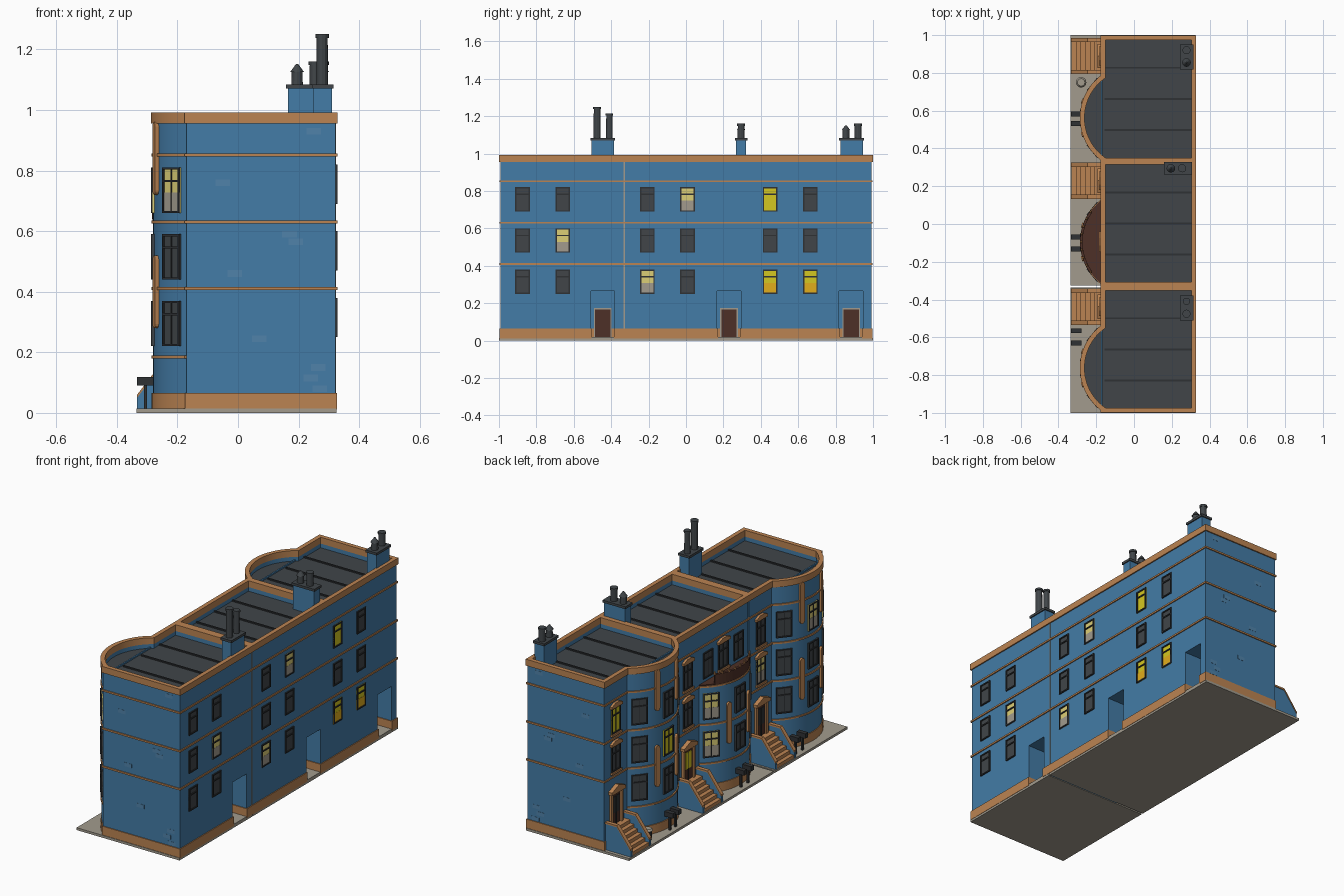
import bpy, bmesh, math
from mathutils import Matrix, Vector

if "Cube" in bpy.data.objects:
    bpy.data.objects.remove(bpy.data.objects["Cube"])

COLS = {
    "wall blue": (0.057, 0.2, 0.385), "trim orange": (0.5, 0.23, 0.085),
    "roof grey": (0.052, 0.06, 0.066), "frame black": (0.028, 0.031, 0.034),
    "bright yellow": (0.66, 0.57, 0.015), "warm cream": (0.72, 0.62, 0.18),
    "door brown": (0.075, 0.03, 0.02), "stone grey": (0.36, 0.33, 0.27),
    "patch blue": (0.08, 0.225, 0.4), "amber": (0.76, 0.42, 0.012)}
MATS = []
for n, c in COLS.items():
    m = bpy.data.materials.new(n)
    m.diffuse_color = (*c, 1)
    m.use_nodes = True
    m.node_tree.nodes["Principled BSDF"].inputs["Base Color"].default_value = m.diffuse_color
    MATS.append(m)
BLUE, ORANGE, ROOF, BLACK, YELLOW, CREAM, BROWN, STONE, PATCH, AMBER = range(10)

XB, XF, XI, CX, R = 0.322, -0.17, 0.2, -0.005, 0.275   # back, front, recess, bay arc
ID = Matrix.Identity(4)


class Part:
    """Collects solids into one named object."""
    def __init__(self):
        self.bm = bmesh.new()

    def prism(self, pts, z0, z1, mat, top=None, m=ID):
        lo = [self.bm.verts.new(m @ Vector((x, y, z0))) for x, y in pts]
        hi = [self.bm.verts.new(m @ Vector((x, y, z1))) for x, y in pts]
        n = len(pts)
        fs = [self.bm.faces.new((lo[i], lo[(i + 1) % n], hi[(i + 1) % n], hi[i])) for i in range(n)]
        fs += [self.bm.faces.new(lo[::-1]), self.bm.faces.new(hi)]
        for f in fs:
            f.material_index = mat
        fs[-1].material_index = mat if top is None else top

    def box(self, x0, x1, y0, y1, z0, z1, mat, m=ID):
        self.prism([(x0, y0), (x1, y0), (x1, y1), (x0, y1)], z0, z1, mat, m=m)

    def ring(self, outer, inner, z0, z1, mat):
        loops = [[self.bm.verts.new((x, y, z)) for x, y in p]
                 for p, z in ((outer, z0), (outer, z1), (inner, z1), (inner, z0))]
        n = len(outer)
        for a in range(4):
            p, q = loops[a], loops[(a + 1) % 4]
            for i in range(n):
                j = (i + 1) % n
                self.bm.faces.new((p[i], p[j], q[j], q[i])).material_index = mat

    def cyl(self, x, y, z0, z1, r0, r1, mat, n=12):
        g = bmesh.ops.create_cone(self.bm, cap_ends=True, segments=n, radius1=r0, radius2=r1,
                                  depth=z1 - z0, matrix=Matrix.Translation((x, y, (z0 + z1) / 2)))
        for f in {f for v in g["verts"] for f in v.link_faces}:
            f.material_index = mat

    def finish(self, name, smooth=False):
        bmesh.ops.recalc_face_normals(self.bm, faces=self.bm.faces[:])
        me = bpy.data.meshes.new(name)
        self.bm.to_mesh(me)
        self.bm.free()
        for mt in MATS:
            me.materials.append(mt)
        ob = bpy.data.objects.new(name, me)
        bpy.context.collection.objects.link(ob)
        if smooth:
            bpy.ops.object.select_all(action='DESELECT')
            ob.select_set(True)
            bpy.context.view_layer.objects.active = ob
            bpy.ops.object.shade_smooth_by_angle(angle=math.radians(30))


def arc(cy, d, n=24):
    a = math.acos((CX - XF - d) / (R - d))
    return [(CX - (R - d) * math.cos(t), cy + (R - d) * math.sin(t))
            for t in (a - 2 * a * i / n for i in range(n + 1))]


def outline(y0, y1, d=0, bay=True, notch=None, hw=0.064):
    p = [(XB - d, y0 + d)]
    if notch is not None:
        a, b = notch - hw - d, notch + hw + d
        p += [(XB - d, a), (XI - d, a), (XI - d, b), (XB - d, b)]
    p += [(XB - d, y1 - d), (XF + d, y1 - d)]
    if bay:
        p += arc(y0 + 0.23, d)
    return p + [(XF + d, y0 + d)]


def frame_at(pos, normal):
    n = Vector(normal).normalized()
    u = Vector((0, 0, 1)).cross(n)
    return Matrix.Translation(pos) @ Matrix((u, (0, 0, 1), n)).transposed().to_4x4()


def on_bay(cy, off, z):
    t = math.asin(off / R)
    return frame_at((CX - R * math.cos(t), cy + off, z), (-math.cos(t), math.sin(t), 0))


def window(p, m, w, h, lit=None, mullion=False, hood=False):
    # glass, with a curtain in cream-lit rooms and an amber lower pane
    p.box(-w / 2, w / 2, 0, h, -0.006, 0.002, ROOF if lit is None else YELLOW if lit == AMBER else lit, m)
    if lit in (CREAM, AMBER):
        p.box(-w / 2, w / 2, 0, h * 0.45, -0.004, 0.003, STONE if lit == CREAM else AMBER, m)
    f = 0.007
    for x in (-w / 2, w / 2 - f):
        p.box(x, x + f, 0, h, -0.006, 0.007, BLACK, m)
    for z in (0, h * 0.68, h - f):
        p.box(-w / 2, w / 2, z, z + f, -0.006, 0.007, BLACK, m)
    if mullion:
        p.box(-0.002, 0.002, 0, h, -0.004, 0.005, BLACK, m)
    if hood:
        p.box(-w / 2 - .006, w / 2 + .006, -0.012, 0, -0.006, 0.014, ORANGE, m)
        k = w / 2 + 0.01
        p.prism([(-k, h), (k, h), (k, h + .014), (.02, h + .028), (-.02, h + .028), (-k, h + .014)],
                -0.008, 0.014, ORANGE, m=m)


HOUSES = [("south", -0.992, -0.335, -0.445), ("middle", -0.325, 0.332, 0.23), ("north", 0.332, 0.992, 0.883)]
ROWS = (0.22, 0.44, 0.66)
BACK_LIT = {(0, 1, 1): CREAM, (1, 0, 0): CREAM, (1, 2, 1): CREAM,
            (2, 0, 0): AMBER, (2, 0, 1): AMBER, (2, 2, 0): YELLOW}
# house, row, column (flat, +side, centre, -side)
FRONT_LIT = {(0, 2, 3): CREAM, (0, 2, 2): CREAM, (0, 1, 0): CREAM, (1, 1, 1): CREAM,
             (1, 0, 1): CREAM, (2, 2, 0): YELLOW, (2, 1, 2): YELLOW}

for k, (name, y0, y1, dy) in enumerate(HOUSES):
    full, cy, sy = k != 1, y0 + 0.23, y1 - 0.103
    # pavement slab
    p = Part()
    e0, e1 = (-1 if k == 0 else y0), (1 if k == 2 else y1)
    p.box(-0.335, 0.325, e0, e1, 0, 0.014, STONE)
    p.finish(name + "_slab")
    # walls with back door recess, roof on top
    p = Part()
    p.prism(outline(y0, y1, notch=dy), 0.012, 0.265, BLUE)
    p.prism(outline(y0, y1), 0.265, 0.63, BLUE)
    p.prism(outline(y0, y1, bay=full), 0.63, 0.93, BLUE, ROOF)
    p.ring(outline(y0, y1, 0, full), outline(y0, y1, 0.016, full), 0.93, 0.96, BLUE)
    p.finish(name + "_walls", True)
    # plinth, bands and cornice
    p = Part()
    p.ring(outline(y0, y1, -0.005, notch=dy), outline(y0, y1, 0.01, notch=dy), 0.012, 0.065, ORANGE)
    for z in (0.405, 0.625, 0.847):
        b = full or z < 0.8
        p.ring(outline(y0, y1, -0.006, b), outline(y0, y1, 0.01, b), z, z + 0.01, ORANGE)
    p.ring(outline(y0, y1, -0.007, full), outline(y0, y1, 0.018, full), 0.955, 0.992, ORANGE)
    p.prism(arc(cy, -0.006) + arc(cy, 0.01)[::-1], 0.18, 0.189, ORANGE)
    p.finish(name + "_trim", True)
    # roof seams
    p = Part()
    for i in (1, 2, 3):
        y = y0 + (y1 - y0) * i / 4
        p.box(-0.155, 0.306, y - 0.005, y + 0.005, 0.929, 0.937, BLACK)
    if full:
        p.box(XF - .004, XF + .004, cy - 0.21, cy + 0.21, 0.929, 0.938, BLUE)
    p.finish(name + "_roof_seams")
    # windows, front and back
    p = Part()
    for r, z in enumerate(ROWS):
        flat = lambda y: frame_at((XF, y, z), (-1, 0, 0))
        if r:
            window(p, flat(sy), 0.08, 0.15, FRONT_LIT.get((k, r, 0)), True, True)
        for c, off in ((1, 0.174), (2, 0), (3, -0.174)):
            bay = full or r < 2
            m = on_bay(cy, off, z) if bay else flat(cy + off * 0.8)
            window(p, m, 0.088, 0.15, FRONT_LIT.get((k, r, c)), True, not bay and c == 2)
        for c, y in enumerate((y0 + 0.118, y0 + 0.333)):
            window(p, frame_at((XB, y, z + 0.03), (1, 0, 0)), 0.078, 0.13, BACK_LIT.get((k, r, c)))
    p.finish(name + "_windows")
    # rounded pilaster strips between the bay windows
    p = Part()
    w, half = 0.014, 0.106
    pill = [(w * math.cos(a), s * half + w * math.sin(a)) for s in (1, -1)
            for a in ((0 if s > 0 else math.pi) + i * math.pi / 6 for i in range(7))]
    for z in (0.40, 0.84) if full else (0.40,):
        for off in (-0.086, 0.086):
            p.prism(pill, -0.008, 0.012, ORANGE, m=on_bay(cy, off, z))
    p.finish(name + "_pilasters")
    # front door with surround and pediment
    p = Part()
    m = frame_at((XF, sy, 0.13), (-1, 0, 0))
    p.box(-0.04, 0.04, 0, 0.19, -0.004, 0.004, BROWN, m)
    p.box(-0.026, 0.026, 0.07, 0.165, 0, 0.007, YELLOW if k == 1 else BLACK, m)
    p.box(-0.003, 0.003, 0, 0.165, 0, 0.009, BLACK, m)
    for s in (-0.046, 0.046):
        p.box(s - 0.008, s + 0.008, 0, 0.19, -0.004, 0.014, ORANGE, m)
    p.prism([(-.064, .19), (.064, .19), (.064, .207), (0, .232), (-.064, .207)], -0.004, 0.024, ORANGE, m=m)
    p.finish(name + "_front_door")
    # back door inside the recess
    p = Part()
    p.box(XI - .004, XI + 0.006, dy - 0.047, dy + 0.047, 0.02, 0.175, STONE)
    p.box(XI, XI + 0.012, dy - 0.041, dy + 0.041, 0.02, 0.167, BROWN)
    p.box(XI, XB + .003, dy - 0.063, dy + 0.063, 0.012, 0.02, STONE)
    p.finish(name + "_back_door")
    # stoop with cheek walls and sloped caps
    p = Part()
    for i in range(6):
        p.box(-0.33 + i * 0.024, XF, sy - 0.08, sy + 0.08, 0.012, 0.034 + i * 0.02, ORANGE)
    for y in (sy - 0.085, sy + 0.085):
        m = Matrix(((1, 0, 0, 0), (0, 0, 1, y), (0, 1, 0, 0), (0, 0, 0, 1)))
        top = [(-0.333, 0.05), (-0.245, 0.165), (XF, 0.165)]
        p.prism([(XF, 0.012), (-0.333, 0.012)] + top, -0.007, 0.007, BLUE, m=m)
        p.prism(top + [(a, b + 0.01) for a, b in top[::-1]], -0.011, 0.011, ORANGE, m=m)
    p.finish(name + "_stoop")
    # pair of boxes on posts
    p = Part()
    for y in ((-0.565, -0.63), (-0.068, -0.132), (0.583, 0.532))[k]:
        p.box(-0.333, -0.278, y - 0.013, y + 0.013, 0.09, 0.118, BLACK)
        p.box(-0.311, -0.301, y - 0.007, y + 0.007, 0.012, 0.09, BLACK)
    p.finish(name + "_street_boxes")

# balcony on the middle bay
p = Part()
cy = HOUSES[1][1] + 0.23
p.prism(arc(cy, -0.002), 0.632, 0.642, BROWN)
rail = lambda d: arc(cy, d)[4:-4]
p.prism(rail(-0.004) + rail(0.006)[::-1], 0.64, 0.69, BROWN)
p.prism(rail(-0.006) + rail(0.008)[::-1], 0.69, 0.697, BROWN)
for x, y in rail(0.0)[::2]:
    p.cyl(x, y, 0.695, 0.712, 0.007, 0.004, ORANGE, 8)
p.finish("balcony")

# chimneys: block, cap, pots (x, y, top, radius, hooded)
CHIMNEYS = [("south", .25, .31, -.505, -.385, [(.278, -.475, 1.25, .02, 0), (.278, -.41, 1.215, .018, 0)]),
            ("middle", .165, .3, .268, .322, [(.195, .295, 1.125, .02, 1), (.255, .295, 1.16, .02, 0)]),
            ("north", .25, .31, .825, .945, [(.278, .855, 1.125, .02, 1), (.278, .92, 1.16, .02, 0)])]
for name, x0, x1, a, b, pots in CHIMNEYS:
    p = Part()
    p.box(x0, x1, a, b, 0.92, 1.075, BLUE)
    p.box(x0 - .006, x1 + .006, a - .006, b + .006, 1.07, 1.084, ROOF)
    for x, y, top, r, hood in pots:
        p.cyl(x, y, 1.08, top, r * 0.95, r * 0.9, ROOF)
        if hood:
            p.cyl(x, y, top, top + 0.026, r * 1.15, 0.004, ROOF)
        else:
            p.cyl(x, y, top - 0.012, top, r * 1.08, r * 1.08, ROOF)
    p.finish(name + "_chimney")

# party joint and drainpipe between the south and middle houses
p = Part()
p.box(0.31, 0.3235, -0.333, -0.327, 0, 0.955, STONE)
p.box(-0.16, 0.312, -0.336, -0.324, 0.004, 0.95, BLUE)
p.finish("drainpipe")

# litter bin
p = Part()
p.cyl(-0.28, 0.75, 0.012, 0.07, 0.02, 0.024, BLACK)
p.cyl(-0.28, 0.75, 0.07, 0.08, 0.028, 0.02, STONE)
p.finish("litter_bin")

# lighter brick patches on the end walls
p = Part()
for s in (-1, 1):
    for x, z in ((.25, .93), (.19, .565), (.17, .59), (.265, .15), (.24, .115), (.27, .08), (.07, .245), (-.01, .46), (-.05, .76)):
        p.box(x - .024, x + .024, s * 0.99, s * 0.993, z - .011, z + .011, PATCH)
p.finish("brick_patches")
